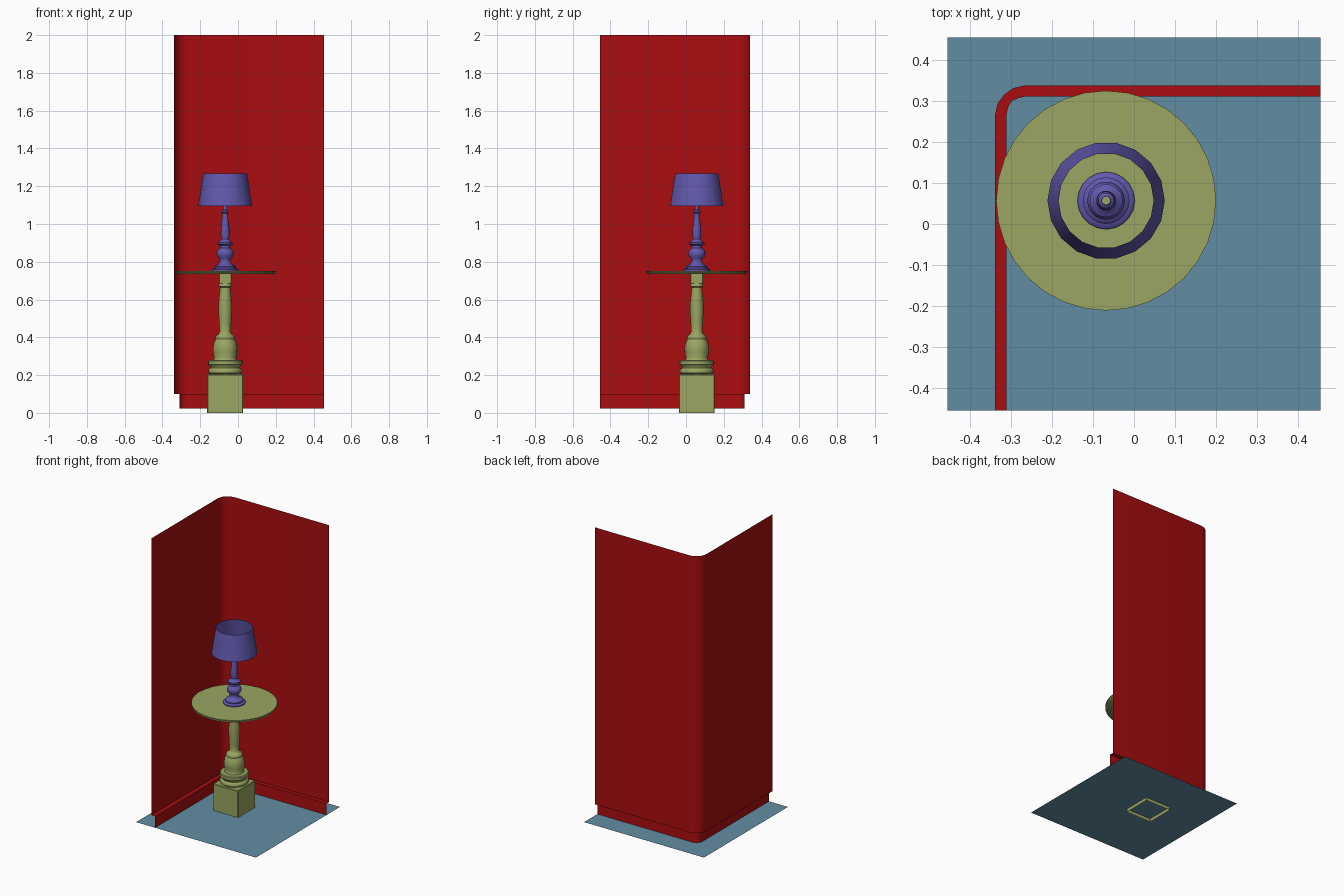
import bpy, bmesh, math

cube = bpy.data.objects.get("Cube")
if cube:
    bpy.data.objects.remove(cube, do_unlink=True)


def material(name, rgb):
    m = bpy.data.materials.new(name)
    m.use_nodes = True
    m.diffuse_color = (*rgb, 1)
    m.node_tree.nodes["Principled BSDF"].inputs["Base Color"].default_value = (*rgb, 1)
    return m


RED = material("wall red", (0.40, 0.004, 0.005))
BLUE = material("floor blue", (0.12, 0.27, 0.37))
GREEN = material("table green", (0.32, 0.38, 0.12))
PURPLE = material("lamp purple", (0.12, 0.10, 0.42))
CX, CY = -0.068, 0.057      # axis of table and lamp
HALF, FLOOR = 0.455, 0.022


def finish(bm, name, mat, angle=40, normals=True):
    if normals:
        bmesh.ops.recalc_face_normals(bm, faces=bm.faces)
    me = bpy.data.meshes.new(name)
    bm.to_mesh(me)
    bm.free()
    ob = bpy.data.objects.new(name, me)
    bpy.context.collection.objects.link(ob)
    me.materials.append(mat)
    bpy.ops.object.select_all(action='DESELECT')
    ob.select_set(True)
    bpy.context.view_layer.objects.active = ob
    bpy.ops.object.shade_smooth_by_angle(angle=math.radians(angle))
    return ob


def loft(bm, rings, closed):
    rows = [[bm.verts.new(p) for p in ring] for ring in rings]
    n = len(rows[0])
    for a, b in zip(rows, rows[1:]):
        for i in range(n if closed else n - 1):
            j = (i + 1) % n
            bm.faces.new((a[i], a[j], b[j], b[i]))
    return rows


def lathe(name, profile, sides, mat, caps=False):
    bm = bmesh.new()
    turn = [2 * math.pi * i / sides for i in range(sides)]
    rows = loft(bm, [[(CX + r * math.cos(t), CY + r * math.sin(t), z) for t in turn]
                     for r, z in profile], True)
    if caps:
        bm.faces.new(rows[0])
        bm.faces.new(rows[-1])
    return finish(bm, name, mat, normals=caps or len(profile) > 2)


def block(name, half, z0, z1, mat, bevel):
    bm = bmesh.new()
    bmesh.ops.create_cube(bm, size=1)
    for v in bm.verts:
        v.co = (CX + v.co.x * 2 * half, CY + v.co.y * 2 * half, z0 + (v.co.z + 0.5) * (z1 - z0))
    bmesh.ops.bevel(bm, geom=[e for e in bm.edges if max(v.co.z for v in e.verts) > z0 + 0.01],
                    offset=bevel, segments=1, affect='EDGES')
    # the underside is open
    bmesh.ops.delete(bm, geom=[f for f in bm.faces if f.calc_center_median().z < z0 + 0.001],
                     context='FACES')
    return finish(bm, name, mat, 30)


# Floor sheet
bm = bmesh.new()
bmesh.ops.create_grid(bm, x_segments=1, y_segments=1, size=HALF)
for v in bm.verts:
    v.co.z = FLOOR
finish(bm, "floor", BLUE, normals=False)

# Corner wall sheet with the skirting stepped inward
outer = [(-0.339, -HALF), (-0.339, 0.265), (-0.332, 0.295), (-0.316, 0.316),
         (-0.295, 0.331), (-0.265, 0.338), (HALF, 0.338)]
inner = [(-0.311, -HALF), (-0.311, 0.265), (-0.307, 0.285), (-0.298, 0.300),
         (-0.282, 0.307), (-0.265, 0.311), (HALF, 0.311)]
bm = bmesh.new()
levels = [(inner, FLOOR), (inner, 0.1), (outer, 0.1), (outer, 2.0)]
loft(bm, [[(x, y, z) for x, y in path] for path, z in levels], False)
finish(bm, "wall_with_skirting", RED, normals=False)

# Pedestal table
block("table_base", 0.095, 0.0, 0.205, GREEN, 0.004)
lathe("table_column", [
    (0.080, 0.205), (0.089, 0.212), (0.091, 0.222), (0.086, 0.233), (0.078, 0.238),
    (0.080, 0.246), (0.091, 0.256), (0.091, 0.274), (0.086, 0.279), (0.062, 0.281),
    (0.058, 0.290), (0.064, 0.320), (0.065, 0.345), (0.060, 0.372), (0.050, 0.390),
    (0.052, 0.400), (0.047, 0.410), (0.036, 0.416), (0.029, 0.430), (0.032, 0.470),
    (0.035, 0.530), (0.035, 0.580), (0.030, 0.635), (0.027, 0.665), (0.034, 0.670),
    (0.034, 0.680), (0.028, 0.688)], 24, GREEN)
block("table_neck", 0.033, 0.686, 0.737, GREEN, 0.002)
lathe("table_top", [(0.262, 0.735), (0.267, 0.739), (0.263, 0.743),
                    (0.268, 0.747), (0.268, 0.752)], 32, GREEN, caps=True)

# Lamp
lathe("lamp_stand", [
    (0.070, 0.752), (0.070, 0.758), (0.064, 0.764), (0.056, 0.766), (0.057, 0.774),
    (0.050, 0.782), (0.036, 0.787), (0.028, 0.800), (0.030, 0.815), (0.043, 0.830),
    (0.046, 0.845), (0.041, 0.860), (0.028, 0.872), (0.028, 0.885), (0.040, 0.893),
    (0.040, 0.902), (0.027, 0.910), (0.020, 0.920), (0.024, 0.945), (0.022, 0.980),
    (0.016, 1.030), (0.013, 1.055), (0.019, 1.060), (0.019, 1.068), (0.011, 1.074),
    (0.010, 1.098)], 20, PURPLE)
lathe("lamp_shade", [(0.143, 1.095), (0.116, 1.268)], 18, PURPLE)
